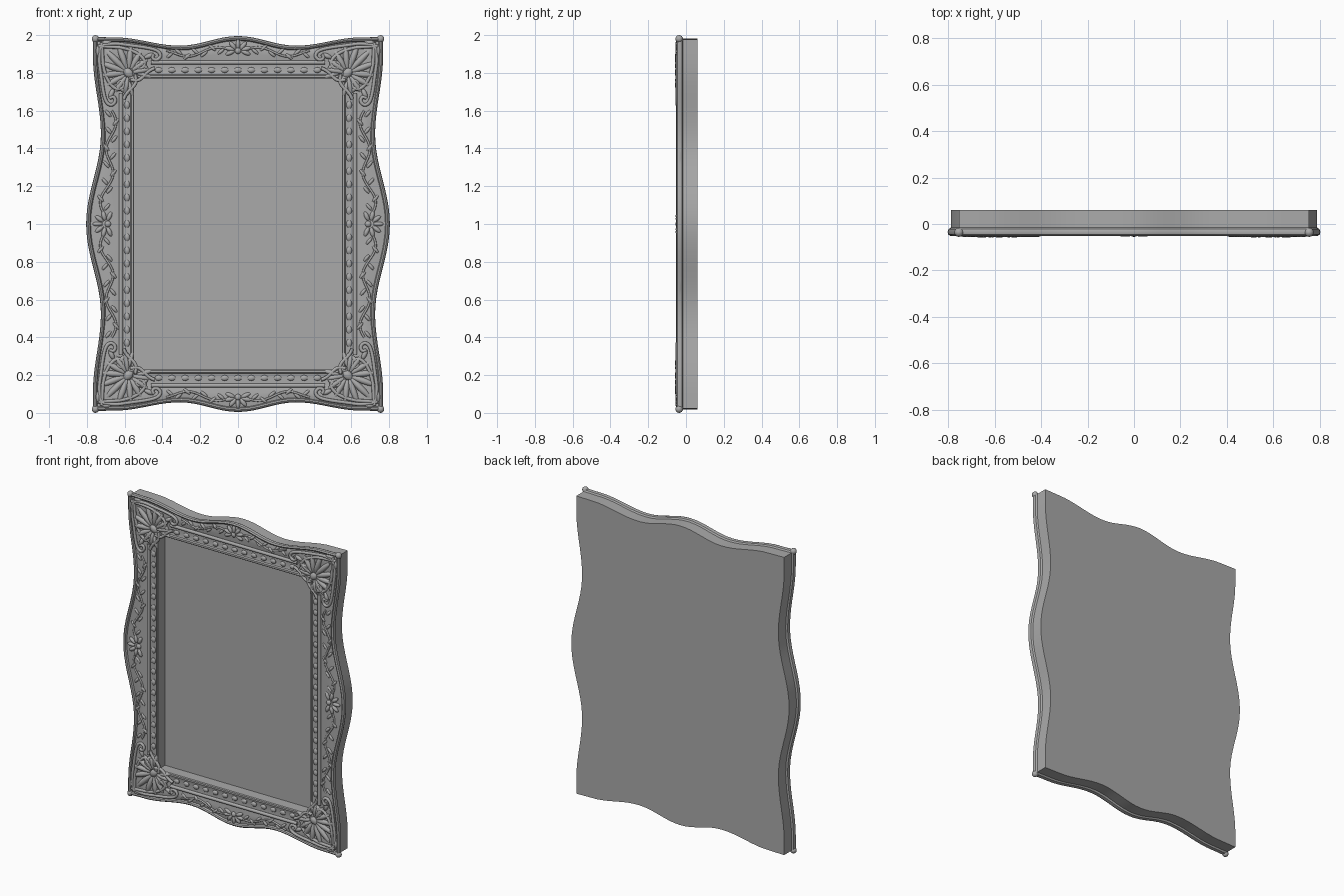
import bpy, bmesh
from math import sin, cos, pi, atan2, radians, hypot
from mathutils import Matrix

if "Cube" in bpy.data.objects:
    bpy.data.objects.remove(bpy.data.objects["Cube"], do_unlink=True)

GREY = (0.4, 0.4, 0.4, 1)
mat = bpy.data.materials.new("plaster grey")
mat.use_nodes = True
mat.diffuse_color = GREY
mat.node_tree.nodes["Principled BSDF"].inputs["Base Color"].default_value = GREY

OPEN_X, OPEN_Z = 0.55, 0.77      # half size of the opening
CORNER_X, CORNER_Z = 0.768, 0.99  # half size at the outer corners
QUADS = [(sx, sz) for sx in (1, -1) for sz in (1, -1)]


def finish(obj, angle=40):
    bpy.ops.object.select_all(action='DESELECT')
    obj.select_set(True)
    bpy.context.view_layer.objects.active = obj
    if obj.type == 'CURVE':
        bpy.ops.object.convert(target='MESH')
        obj = bpy.context.view_layer.objects.active
    obj.data.materials.clear()
    obj.data.materials.append(mat)
    bpy.ops.object.shade_smooth_by_angle(angle=radians(angle))


def mesh_object(name, bm, angle=40):
    me = bpy.data.meshes.new(name)
    bm.to_mesh(me)
    bm.free()
    obj = bpy.data.objects.new(name, me)
    bpy.context.collection.objects.link(obj)
    finish(obj, angle)


def tubes(name, paths, radius, y, smooth=True):
    """Round mouldings along paths of (x, z) points."""
    cu = bpy.data.curves.new(name, 'CURVE')
    cu.dimensions = '3D'
    cu.bevel_depth, cu.bevel_resolution = radius, 2
    cu.resolution_u = 5
    cu.use_fill_caps = True
    for path in paths:
        sp = cu.splines.new('NURBS' if smooth else 'POLY')
        sp.points.add(len(path) - 1)
        for p, (x, z) in zip(sp.points, path):
            p.co = (x, y, z + 1, 1)
        if smooth:
            sp.order_u, sp.use_endpoint_u = 3, True
    obj = bpy.data.objects.new(name, cu)
    bpy.context.collection.objects.link(obj)
    finish(obj, 60)


def leaf(bm, x, z, ang, length, width, y=-0.042, thick=0.011):
    """Flattened ellipsoid centred at x, z and pointing along ang, in all four quadrants."""
    for sx, sz in QUADS:
        if (abs(x) < 1e-4 and sx < 0) or (abs(z) < 1e-4 and sz < 0):
            continue
        a = atan2(sin(ang) * sz, cos(ang) * sx)
        m = (Matrix.Translation((x * sx, y, z * sz + 1)) @ Matrix.Rotation(-a, 4, 'Y')
             @ Matrix.Diagonal((length / 2, thick, width / 2, 1)))
        bmesh.ops.create_uvsphere(bm, u_segments=10, v_segments=8, radius=1, matrix=m)


def wave(t, keys):
    """Cosine easing through (position, value) keys."""
    t = abs(t)
    for (t0, v0), (t1, v1) in zip(keys, keys[1:]):
        if t <= t1 + 1e-6:
            return v0 + (v1 - v0) * (1 - cos(pi * (t - t0) / (t1 - t0))) / 2
    return keys[-1][1]


SIDE = [(0, 0.804), (0.48, 0.726), (0.9, 0.768), (1, 0.768)]
TOP = [(0, 0.995), (0.4, 0.944), (0.85, 0.988), (1, 0.99)]


def outline(side, s, d):
    if side % 2 == 0:
        p = (s * (CORNER_X - d), wave(s, TOP) - d)
    else:
        p = (wave(s, SIDE) - d, -s * (CORNER_Z - d))
    return p if side < 2 else (-p[0], -p[1])


def rect(side, s, d):
    hx, hz = OPEN_X + d, OPEN_Z + d * 1.2
    p = (s * hx, hz) if side % 2 == 0 else (hx, -s * hz)
    return p if side < 2 else (-p[0], -p[1])


def middle(side, s, f):
    a, b = rect(side, s, 0.08), outline(side, s, 0.025)
    return tuple(u + (v - u) * f for u, v in zip(a, b))


# Frame body: wavy outline lofted through its moulding profile to the opening
PROFILE = [(outline, 0.014, 0.06), (outline, 0.014, -0.016), (outline, 0.004, -0.022),
           (outline, 0, -0.034), (outline, 0.003, -0.045), (outline, 0.011, -0.051),
           (outline, 0.019, -0.047), (outline, 0.024, -0.037), (middle, 0.75, -0.041),
           (middle, 0.35, -0.043), (rect, 0.08, -0.036), (rect, 0.062, -0.036),
           (rect, 0.03, -0.033), (rect, 0.018, -0.037), (rect, 0.014, -0.046),
           (rect, 0.004, -0.046), (rect, 0, -0.041), (rect, 0, 0.04)]
STEPS = 40
bm = bmesh.new()
rings = []
for fn, d, y in PROFILE:
    pts = [fn(k, -1 + 2 * i / STEPS, d) for k in range(4) for i in range(STEPS)]
    rings.append([bm.verts.new((x, y, z + 1)) for x, z in pts])
n = 4 * STEPS
for a, b in zip(rings, rings[1:]):
    for i in range(n):
        bm.faces.new((a[i], a[(i + 1) % n], b[(i + 1) % n], b[i]))
bm.faces.new(rings[0])
bmesh.ops.recalc_face_normals(bm, faces=bm.faces)
mesh_object("frame_body", bm, 35)

# Recessed picture panel
bm = bmesh.new()
bmesh.ops.create_cube(bm, size=1, matrix=Matrix.Translation((0, 0.04, 1))
                      @ Matrix.Diagonal((2 * OPEN_X + 0.01, 0.02, 2 * OPEN_Z + 0.01, 1)))
mesh_object("picture_panel", bm)

# Straight rails between the corner ornaments
rails = []
for s in (1, -1):
    rails.append([(s * 0.62, -0.69), (s * 0.62, 0.69)])
    rails.append([(-0.46, s * 0.855), (0.46, s * 0.855)])
tubes("inner_rails", rails, 0.011, -0.041, smooth=False)

# Bead rows around the opening
bm = bmesh.new()
for i in range(11):
    leaf(bm, 0.588, i * 0.07, pi / 2, 0.042, 0.03, -0.035, 0.01)
for i in range(8):
    leaf(bm, i * 0.07, 0.815, 0, 0.042, 0.03, -0.035, 0.01)
mesh_object("bead_rows", bm)


def corner(a, b):
    """Distances in from the outer corner to x, z."""
    return 0.77 - a, 0.99 - b


# Corner shells: petals fanned from a boss, plus knobs at the very corner
bm = bmesh.new()
fx, fz = corner(0.19, 0.19)
for i in range(-5, 6):
    ang = pi / 4 + i * radians(25)
    size = 0.15 - 0.011 * abs(i)
    r = 0.02 + size / 2
    leaf(bm, fx + r * cos(ang), fz + r * sin(ang), ang, size, 0.034 - 0.001 * abs(i), -0.043, 0.015)
leaf(bm, fx, fz, pi / 4, 0.06, 0.045, -0.043, 0.016)
leaf(bm, fx - 0.02, fz - 0.03, pi / 4, 0.06, 0.03, -0.041, 0.012)
leaf(bm, 0.755, 0.98, 0, 0.04, 0.04, -0.036, 0.02)
for a, b, ang, size in [(0.075, 0.03, 0, 0.06), (0.27, 0.2, 0.3, 0.09),
                        (0.27, 0.15, 0.8, 0.07), (0.3, 0.1, -0.4, 0.06)]:
    leaf(bm, *corner(a, b), ang, size, 0.026, -0.042, 0.013)
    leaf(bm, *corner(b, a), pi / 2 - ang, size, 0.026, -0.042, 0.013)
mesh_object("corner_shells", bm)

# Corner scrolls: each drawn once, swapped across the diagonal and mirrored
SCROLLS = [
    [(0.03, 0.05), (0.1, 0.03), (0.2, 0.045), (0.28, 0.055), (0.345, 0.07), (0.365, 0.1),
     (0.34, 0.125), (0.31, 0.11), (0.325, 0.09)],
    [(0.05, 0.05), (0.1, 0.052), (0.17, 0.058), (0.24, 0.085), (0.28, 0.125), (0.27, 0.165),
     (0.235, 0.165), (0.23, 0.135), (0.25, 0.135)],
    [(0.2, 0.225), (0.235, 0.235), (0.265, 0.215), (0.3, 0.175), (0.33, 0.165)],
]
paths = []
for sx, sz in QUADS:
    for sc in SCROLLS:
        for swap in (False, True):
            loc = [corner(b, a) if swap else corner(a, b) for a, b in sc]
            paths.append([(x * sx, z * sz) for x, z in loc])
tubes("corner_scrolls", paths, 0.0095, -0.046)


# Frieze vines: winding stem and leaves along each side, from the middle outward
def side_point(t, w):
    return (0.62 + wave(t, SIDE)) / 2 - 0.003 + w, t


def top_point(t, w):
    return t, (0.865 + wave(t / CORNER_X, TOP)) / 2 - 0.003 + w


bm = bmesh.new()
stems = []
for point, reach, amp, turn in ((side_point, 0.6, 0.026, 0), (top_point, 0.38, 0.016, 1)):
    count = int(reach / 0.02)
    for sx, sz in QUADS:
        path = [point(0.05 + (reach - 0.05) * i / count,
                      amp * sin(2 * pi * (reach - 0.05) * i / count / 0.28)) for i in range(count + 1)]
        stems.append([(x * sx, z * sz) for x, z in path])
    for i in range(int((reach - 0.06) / 0.045)):
        t = 0.09 + i * 0.045
        w = amp * sin(2 * pi * (t - 0.05) / 0.28)
        flip = 1 if i % 2 else -1
        x, z = point(t, w * 0.3 + flip * amp * 0.7)
        ang = 0.7 * flip
        leaf(bm, x, z, ang if turn else pi / 2 - ang, 0.05, 0.018, -0.041, 0.01)
    # Central palmette
    x, z = point(0, 0)
    for k in range(4):
        a = k * radians(38)
        along, across = 0.045 * sin(a), 0.045 * cos(a) - 0.01
        px, pz = (along, z + across * 0.7) if turn else (x + across, along)
        leaf(bm, px, pz, pi / 2 - a if turn else a, 0.055, 0.024, -0.043, 0.012)
    leaf(bm, *point(0, -0.02 if not turn else -0.01), 0, 0.034, 0.034, -0.043, 0.013)
mesh_object("frieze_leaves", bm)
tubes("frieze_stems", stems, 0.006, -0.043)
